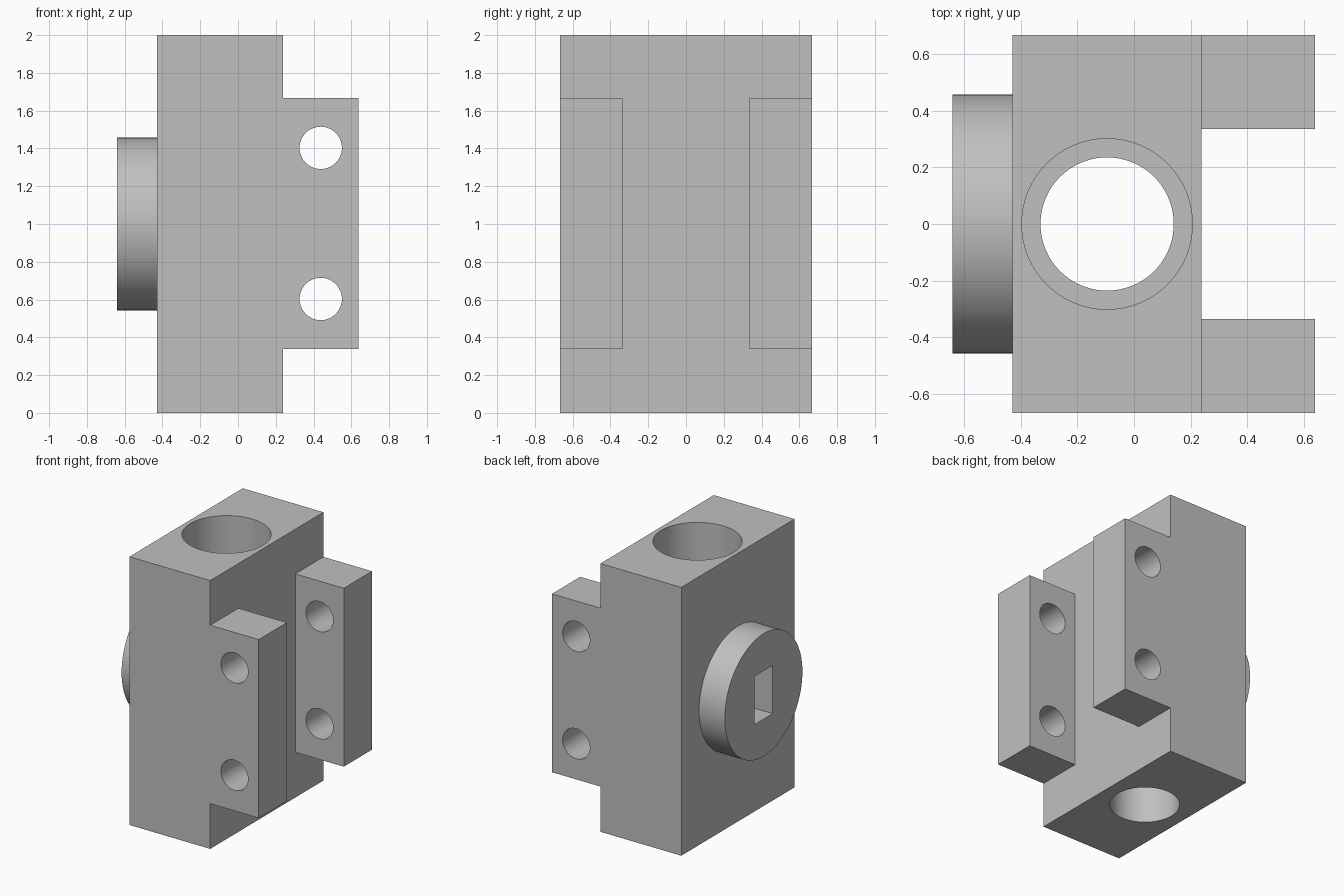
import bpy
import bmesh
import math
from mathutils import Matrix, Vector

cube = bpy.data.objects.get("Cube")
if cube:
    bpy.data.objects.remove(cube, do_unlink=True)

grey = bpy.data.materials.new("plain grey")
grey.use_nodes = True
GREY = (0.53, 0.53, 0.53, 1)
grey.diffuse_color = GREY
grey.node_tree.nodes["Principled BSDF"].inputs["Base Color"].default_value = GREY

BODY_BACK, BODY_FRONT, LUG_END = -0.428, 0.238, 0.638
DEPTH, LUG_INNER = 0.667, 0.335
BORE_X = (BODY_BACK + BODY_FRONT) / 2


def finish(bm, name):
    bmesh.ops.recalc_face_normals(bm, faces=bm.faces)
    mesh = bpy.data.meshes.new(name)
    bm.to_mesh(mesh)
    bm.free()
    mesh.materials.append(grey)
    obj = bpy.data.objects.new(name, mesh)
    bpy.context.collection.objects.link(obj)
    return obj


def box(name, low, high):
    low, high = Vector(low), Vector(high)
    bm = bmesh.new()
    matrix = Matrix.Translation((low + high) / 2) @ Matrix.Diagonal((*(high - low), 1))
    bmesh.ops.create_cube(bm, size=1, matrix=matrix)
    return finish(bm, name)


def cylinder(name, start, end, radius, sides=96):
    start, end = Vector(start), Vector(end)
    axis = end - start
    matrix = Matrix.Translation((start + end) / 2) @ axis.to_track_quat("Z", "Y").to_matrix().to_4x4()
    bm = bmesh.new()
    bmesh.ops.create_cone(bm, cap_ends=True, segments=sides, radius1=radius,
                          radius2=radius, depth=axis.length, matrix=matrix)
    return finish(bm, name)


def combine(target, tool, operation):
    tool.hide_render = True
    mod = target.modifiers.new(tool.name, "BOOLEAN")
    mod.operation = operation
    mod.solver = "EXACT"
    mod.object = tool
    bpy.context.view_layer.objects.active = target
    bpy.ops.object.modifier_apply(modifier=mod.name)
    bpy.data.objects.remove(tool, do_unlink=True)


# Block with shorter lug section, extruded front to back
profile = [(BODY_BACK, 0), (BODY_FRONT, 0), (BODY_FRONT, 0.337), (LUG_END, 0.337),
           (LUG_END, 1.667), (BODY_FRONT, 1.667), (BODY_FRONT, 2), (BODY_BACK, 2)]
bm = bmesh.new()
face = bm.faces.new([bm.verts.new((x, -DEPTH, z)) for x, z in profile])
extruded = bmesh.ops.extrude_face_region(bm, geom=[face])["geom"]
bmesh.ops.translate(bm, vec=(0, 2 * DEPTH, 0),
                    verts=[v for v in extruded if isinstance(v, bmesh.types.BMVert)])
block = finish(bm, "mounting_block")

# Channel that splits the lug section into two lugs
combine(block, box("lug_channel", (BODY_FRONT, -LUG_INNER, 0.2), (1, LUG_INNER, 1.8)), "DIFFERENCE")

# Round boss on the side
combine(block, cylinder("side_boss", (-0.64, 0, 1), (-0.412, 0, 1), 0.457, 128), "UNION")

# Stepped vertical bore
combine(block, cylinder("wide_bore", (BORE_X, 0, 0.333), (BORE_X, 0, 2.1), 0.301), "DIFFERENCE")
combine(block, cylinder("narrow_bore", (BORE_X, 0, -0.1), (BORE_X, 0, 0.5), 0.235), "DIFFERENCE")

# Slot through the boss into the bore
combine(block, box("boss_slot", (-0.8, -0.107, 0.82), (-0.2, 0.107, 1.18)), "DIFFERENCE")

# Bolt holes through both lugs
for z in (0.603, 1.403):
    combine(block, cylinder("bolt_hole", (0.438, -1, z), (0.438, 1, z), 0.112, 64), "DIFFERENCE")

# Smooth round walls, sharp edges elsewhere
bpy.ops.object.select_all(action="DESELECT")
block.select_set(True)
bpy.context.view_layer.objects.active = block
bpy.ops.object.shade_smooth_by_angle(angle=math.radians(30))
